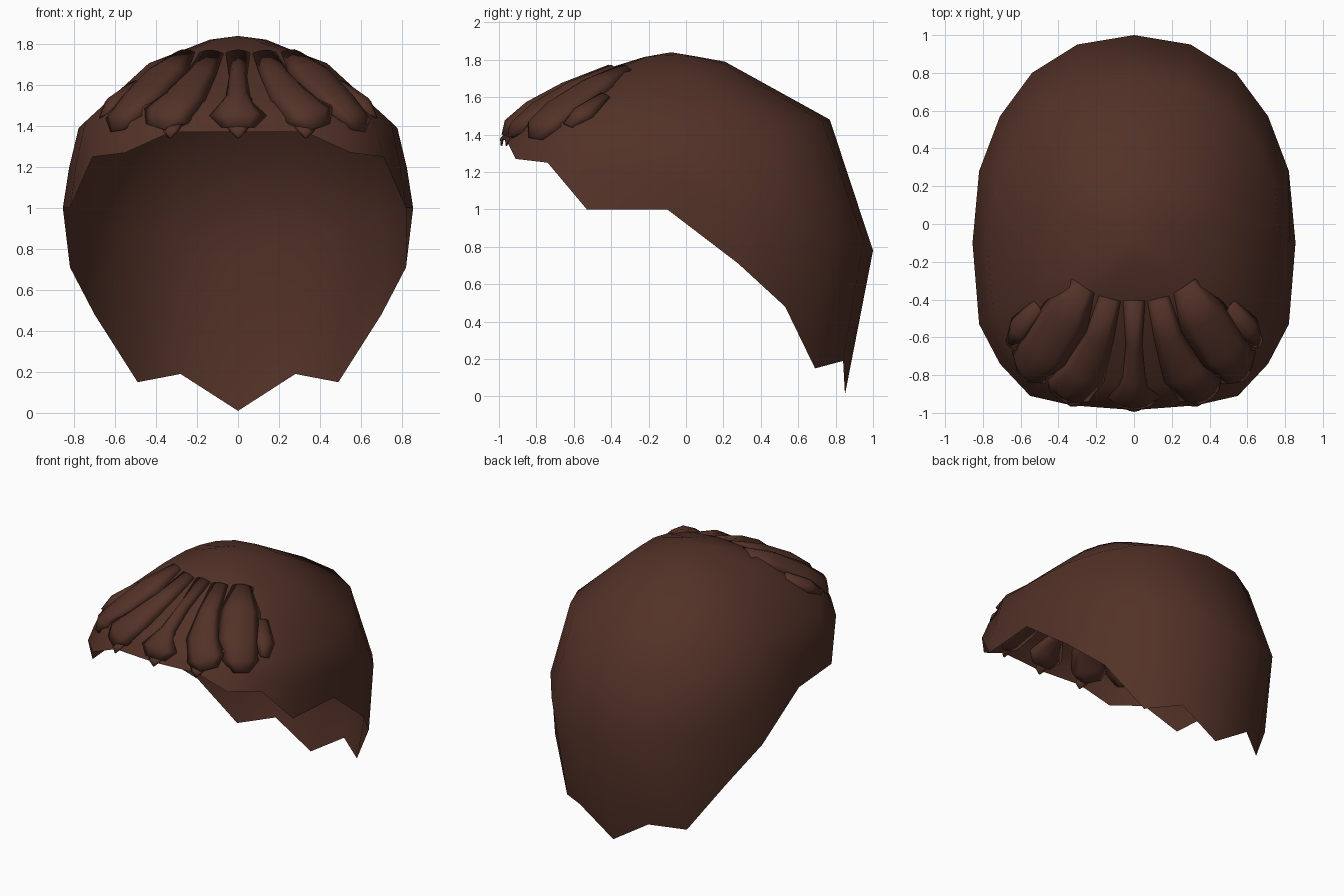
import bpy
from mathutils import Vector
from mathutils.bvhtree import BVHTree

if "Cube" in bpy.data.objects:
    bpy.data.objects.remove(bpy.data.objects["Cube"])

brown = bpy.data.materials.new("dark_brown_hair")
brown.use_nodes = True
color = (0.085, 0.031, 0.02, 1)
brown.diffuse_color = color
brown.node_tree.nodes["Principled BSDF"].inputs["Base Color"].default_value = color


def make_object(name, verts, faces):
    mesh = bpy.data.meshes.new(name)
    mesh.from_pydata(verts, [], faces)
    mesh.materials.append(brown)
    mesh.shade_smooth()
    obj = bpy.data.objects.new(name, mesh)
    bpy.context.collection.objects.link(obj)
    return obj


def mirrored(half):
    # front to back along +x, then back to front along -x
    return half + [(-x, y, z) for x, y, z in half[-2:0:-1]]


# Widest outline of the hair and its jagged lower rim, front to back
outline = [(0, -.98), (.33, -.95), (.55, -.9), (.71, -.73), (.82, -.53), (.855, -.1),
           (.82, .28), (.71, .57), (.54, .8), (.3, .95), (0, 1)]
rim = [(0, -.985, 1.37), (.33, -.96, 1.37), (.55, -.91, 1.27), (.71, -.74, 1.25),
       (.82, -.53, 1), (.855, -.1, 1), (.82, .28, .71), (.7, .53, .48),
       (.49, .69, .15), (.28, .84, .19), (0, .85, .01)]
MID = -.1


def ring(side, front, back, z_front, z_side, z_back):
    pts = []
    for x, y in outline:
        d = y - MID
        scale, z_end, reach = (back, z_back, 1.1) if d > 0 else (front, z_front, .88)
        t = (d / reach) ** 2
        pts.append((x * side, MID + d * scale, z_side + (z_end - z_side) * t))
    return pts


crown = ring(.16, .14, .15, 1.815, 1.822, 1.816)
upper = ring(.53, .34, .28, 1.76, 1.69, 1.79)
lower = ring(.91, .87, .79, 1.52, 1.39, 1.48)
belly = []
for i, (x, y) in enumerate(outline):
    if i < 6:
        a, b = Vector(lower[i]), Vector(rim[i])
        p = a.lerp(b, .5)
        belly.append((p.x * 1.01, p.y * 1.01, p.z))
    else:
        belly.append((x, y, 1 - .055 * (i - 6)))

# Hair cap: rings joined by quads, closed by a fan at the top
rings = [mirrored(r) for r in (crown, upper, lower, belly, rim)]
n = len(rings[0])
verts = [p for r in rings for p in r] + [(0, MID + .02, 1.84)]
faces = [(i, (i + 1) % n, len(verts) - 1) for i in range(n)]
for k in range(len(rings) - 1):
    for i in range(n):
        j = (i + 1) % n
        faces.append((k * n + i, (k + 1) * n + i, (k + 1) * n + j, k * n + j))
make_object("hair_cap", verts, faces)
surface = BVHTree.FromPolygons([Vector(v) for v in verts], faces)
CENTRE = Vector((0, MID, 1))


def on_cap(p, offset):
    direction = (p - CENTRE).normalized()
    hit = surface.ray_cast(CENTRE, direction)[0]
    return (hit if hit else p) + direction * offset


def lock(name, path, thick=.045, flip=1):
    """Leaf-shaped lock following the cap; path holds x, y, z, half width."""
    centres = [Vector((x * flip, y, z)) for x, y, z, w in path]
    pts = []
    steps = (-1, -.55, 0, .55, 1)
    for i, c in enumerate(centres):
        along = centres[min(i + 1, len(path) - 1)] - centres[max(i - 1, 0)]
        side = along.cross(c - CENTRE).normalized() * path[i][3]
        h = thick * (.35 if i in (0, len(path) - 1) else 1)
        for u in steps:
            pts.append(on_cap(c + side * u, h * (1 - u * u) + .003))
        for u in steps[-2:0:-1]:
            pts.append(on_cap(c + side * u, -h * .8 * (1 - u * u)))
    m = 8
    quads = [(k * m + i, k * m + (i + 1) % m, (k + 1) * m + (i + 1) % m, (k + 1) * m + i)
             for k in range(len(path) - 1) for i in range(m)]
    quads += [tuple(range(m))[::-1], tuple(range(len(pts) - m, len(pts)))]
    make_object(name, pts, quads)


# Fringe
lock("centre_lock", [(0, -.41, 1.77, .06), (0, -.65, 1.66, .045), (0, -.82, 1.55, .06),
                     (0, -.92, 1.45, .14), (0, -.96, 1.39, .08)])
lock("centre_tip", [(0, -.97, 1.41, .06), (0, -.985, 1.375, .04), (0, -.985, 1.34, .005)], .01)
pair = {
    "inner_lock": [(.13, -.4, 1.77, .06), (.19, -.62, 1.68, .08), (.27, -.8, 1.55, .12),
                   (.35, -.88, 1.45, .13), (.39, -.91, 1.39, .07)],
    "outer_lock": [(.27, -.33, 1.76, .07), (.37, -.5, 1.67, .14), (.47, -.66, 1.54, .15),
                   (.54, -.74, 1.43, .12), (.56, -.77, 1.36, .05)],
    "side_lock": [(.5, -.43, 1.6, .04), (.59, -.54, 1.5, .07), (.62, -.6, 1.42, .03)],
    "fringe_tip": [(.33, -.94, 1.41, .06), (.33, -.955, 1.375, .04), (.33, -.96, 1.34, .005)],
}
for name, path in pair.items():
    for label, flip in (("left_", 1), ("right_", -1)):
        lock(label + name, path, .01 if "tip" in name else .045, flip)
